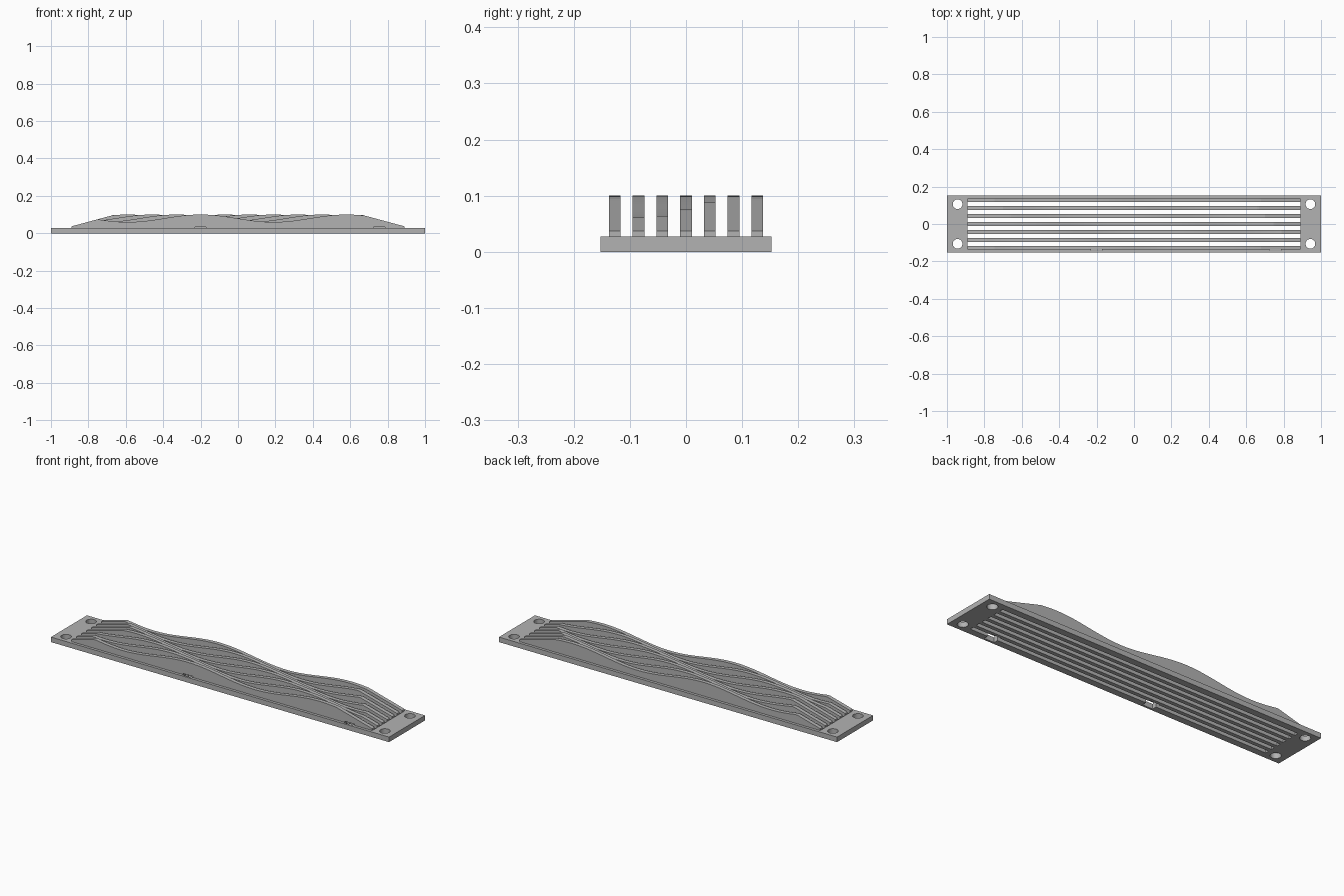
import bpy
import bmesh
import math

if "Cube" in bpy.data.objects:
    bpy.data.objects.remove(bpy.data.objects["Cube"], do_unlink=True)

PLATE_HALF_Y, PLATE_TOP = 0.152, 0.027
RIB_COUNT, PITCH, RIB_WIDTH = 7, 0.0423, 0.021
RIB_END, RIB_FOOT, RAMP = 0.89, 0.037, 0.27
WAVE_MID, WAVE_AMP, PERIOD, CREST = 0.08, 0.02, 0.78, -0.2
rib_y = [(i - (RIB_COUNT - 1) / 2) * PITCH for i in range(RIB_COUNT)]

grey = bpy.data.materials.new("plain grey")
grey.use_nodes = True
colour = (0.45, 0.45, 0.45, 1)
grey.diffuse_color = colour
grey.node_tree.nodes["Principled BSDF"].inputs["Base Color"].default_value = colour


def finish(name, bm):
    bmesh.ops.recalc_face_normals(bm, faces=bm.faces)
    mesh = bpy.data.meshes.new(name)
    bm.to_mesh(mesh)
    bm.free()
    mesh.materials.append(grey)
    obj = bpy.data.objects.new(name, mesh)
    bpy.context.collection.objects.link(obj)
    return obj


def box(name, x, y, z):
    """Box from three (low, high) ranges."""
    bm = bmesh.new()
    bmesh.ops.create_cube(bm, size=1)
    for v in bm.verts:
        v.co = [r[0] if c < 0 else r[1] for c, r in zip(v.co, (x, y, z))]
    return finish(name, bm)


def cylinder(name, x, y, radius):
    bm = bmesh.new()
    bmesh.ops.create_cone(bm, cap_ends=True, segments=32, radius1=radius,
                          radius2=radius, depth=0.2)
    bmesh.ops.translate(bm, verts=bm.verts, vec=(x, y, 0))
    return finish(name, bm)


def cut(target, cutter):
    cutter.hide_render = True
    mod = target.modifiers.new("cut", 'BOOLEAN')
    mod.operation, mod.solver, mod.object = 'DIFFERENCE', 'EXACT', cutter
    bpy.context.view_layer.objects.active = target
    bpy.ops.object.modifier_apply(modifier=mod.name)


def rib(name, y, phase):
    """Upright strip whose top is a travelling wave clipped by end ramps."""
    steps = 160
    bm = bmesh.new()
    outline = [(RIB_END, PLATE_TOP), (-RIB_END, PLATE_TOP)]
    for s in range(steps + 1):
        x = RIB_END * (2 * s / steps - 1)
        angle = 2 * math.pi * (x - CREST) / PERIOD + phase
        wave = WAVE_MID + WAVE_AMP * math.cos(angle)
        outline.append((x, min(wave, RIB_FOOT + RAMP * (RIB_END - abs(x)))))
    face = bm.faces.new([bm.verts.new((x, y - RIB_WIDTH / 2, z)) for x, z in outline])
    side = bmesh.ops.extrude_face_region(bm, geom=[face])["geom"]
    moved = [g for g in side if isinstance(g, bmesh.types.BMVert)]
    bmesh.ops.translate(bm, verts=moved, vec=(0, RIB_WIDTH, 0))
    return finish(name, bm)


# Base plate and wavy ribs, each one sixth of a wave ahead of the last
plate = box("base_plate", (-1, 1), (-PLATE_HALF_Y, PLATE_HALF_Y), (0, PLATE_TOP))
ribs = [rib(f"wave_rib_{i + 1}", y, i * math.pi / 3) for i, y in enumerate(rib_y)]

# Through slots between the ribs
cutters = []
for y in rib_y[:-1]:
    slot = box("slot_cutter", (-RIB_END, RIB_END),
               (y + RIB_WIDTH / 2, y + PITCH - RIB_WIDTH / 2), (-0.1, 0.1))
    cut(plate, slot)
    cutters.append(slot)

# Corner screw holes
for sx in (-1, 1):
    for sy in (-1, 1):
        hole = cylinder("screw_cutter", sx * 0.943, sy * 0.106, 0.026)
        cut(plate, hole)
        cutters.append(hole)

# Two low tie openings under the front rib
for x in (-0.2, 0.755):
    tie = box("tie_cutter", (x - 0.03, x + 0.03), (-0.141, -0.09), (-0.1, 0.033))
    for part in (plate, ribs[0], ribs[1]):
        cut(part, tie)
    cutters.append(tie)

for c in cutters:
    bpy.data.objects.remove(c, do_unlink=True)
